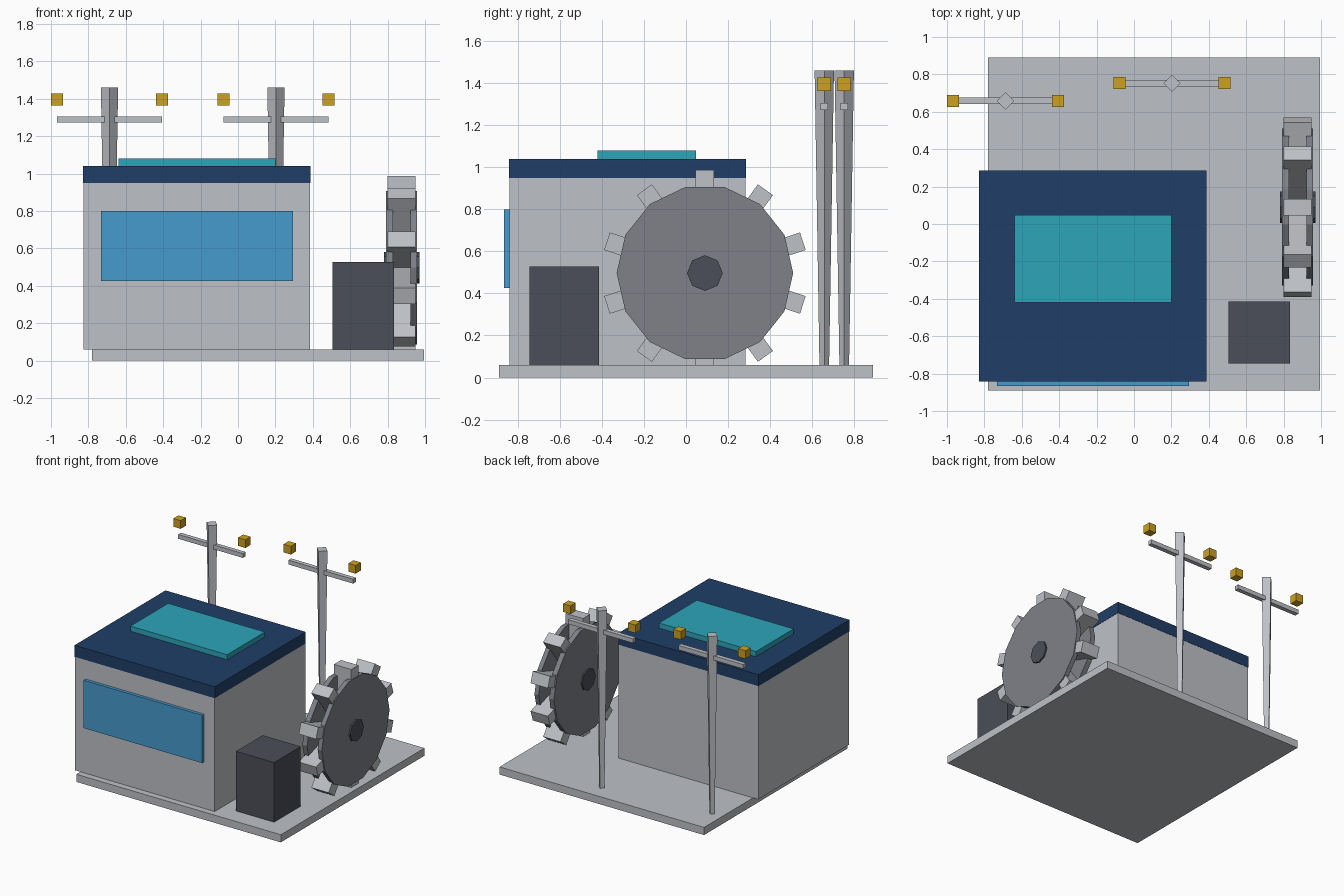
import bpy, bmesh, math
from mathutils import Matrix, Vector

if "Cube" in bpy.data.objects:
    bpy.data.objects.remove(bpy.data.objects["Cube"])


def material(name, r, g, b):
    lin = [((c / 255 + 0.055) / 1.055) ** 2.4 for c in (r, g, b)]
    m = bpy.data.materials.new(name)
    m.diffuse_color = (*lin, 1)
    m.use_nodes = True
    m.node_tree.nodes["Principled BSDF"].inputs["Base Color"].default_value = m.diffuse_color
    return m


LIGHT = material("light_grey", 190, 193, 198)
MID = material("mid_grey", 126, 129, 137)
DARK = material("charcoal", 75, 78, 88)
NAVY = material("navy", 32, 62, 103)
TEAL = material("teal", 45, 165, 185)
BLUE = material("window_blue", 70, 155, 206)
GOLD = material("gold", 206, 161, 33)


def finish(name, bm, mat):
    bmesh.ops.recalc_face_normals(bm, faces=bm.faces)
    me = bpy.data.meshes.new(name)
    bm.to_mesh(me)
    bm.free()
    me.materials.append(mat)
    ob = bpy.data.objects.new(name, me)
    bpy.context.collection.objects.link(ob)
    return ob


def add_box(bm, lo, hi, xf=Matrix()):
    lo, hi = Vector(lo), Vector(hi)
    m = xf @ Matrix.Translation((lo + hi) / 2) @ Matrix.Diagonal((*(hi - lo), 1))
    bmesh.ops.create_cube(bm, size=1, matrix=m)


def box(name, mat, lo, hi):
    bm = bmesh.new()
    add_box(bm, lo, hi)
    return finish(name, bm, mat)


def x_disc(name, mat, sides, radius, x0, x1, y, z):
    # n-sided prism with its axis along x and a vertex pointing to +y
    bm = bmesh.new()
    ring = [(y + radius * math.cos(2 * math.pi * i / sides),
             z + radius * math.sin(2 * math.pi * i / sides)) for i in range(sides)]
    f = bm.faces.new([bm.verts.new((x0, a, b)) for a, b in ring])
    ext = bmesh.ops.extrude_face_region(bm, geom=[f], use_keep_orig=True)
    bmesh.ops.translate(bm, vec=(x1 - x0, 0, 0),
                        verts=[v for v in ext["geom"] if isinstance(v, bmesh.types.BMVert)])
    return finish(name, bm, mat)


# Base and building
box("base_plate", LIGHT, (-0.78, -0.89, 0), (0.995, 0.89, 0.06))
box("building_walls", LIGHT, (-0.826, -0.84, 0.06), (0.386, 0.283, 0.95))
box("roof", NAVY, (-0.829, -0.842, 0.95), (0.388, 0.285, 1.04))
box("roof_panel", TEAL, (-0.64, -0.42, 1.04), (0.20, 0.048, 1.08))
box("front_window", BLUE, (-0.733, -0.865, 0.425), (0.295, -0.84, 0.80))
box("side_cabinet", DARK, (0.505, -0.745, 0.06), (0.835, -0.415, 0.528))

# Paddle wheel: two discs, a hub and ten radial paddles between them
WY, WZ = 0.09, 0.497
x_disc("wheel_disc_inner", MID, 14, 0.42, 0.79, 0.83, WY, WZ)
x_disc("wheel_disc_outer", MID, 14, 0.42, 0.922, 0.958, WY, WZ)
x_disc("wheel_hub", DARK, 8, 0.085, 0.78, 0.97, WY, WZ)
bm = bmesh.new()
for i in range(10):
    xf = Matrix.Translation((0, WY, WZ)) @ Matrix.Rotation(i * math.pi / 5, 4, "X")
    add_box(bm, (0.80, -0.044, 0.08), (0.95, 0.044, 0.49), xf)
finish("wheel_paddles", bm, LIGHT)

# Utility poles: inverted square taper, crossbar and floating end blocks
for tag, px, py in (("left", -0.687, 0.658), ("right", 0.203, 0.753)):
    bm = bmesh.new()
    bmesh.ops.create_cone(bm, cap_ends=True, segments=4, radius1=0.023, radius2=0.046,
                          depth=1.40, matrix=Matrix.Translation((px, py, 0.76)))
    # keep the diamond corners on the x and y axes
    a = bm.verts[:][0].co
    if abs(abs(a.x - px) - abs(a.y - py)) < 0.005:
        bmesh.ops.rotate(bm, verts=bm.verts, cent=(px, py, 0),
                         matrix=Matrix.Rotation(math.pi / 4, 3, "Z"))
    finish(tag + "_pole", bm, LIGHT)
    box(tag + "_crossbar", LIGHT, (px - 0.281, py - 0.017, 1.272), (px + 0.281, py + 0.017, 1.306))
    bm = bmesh.new()
    for s in (-1, 1):
        c = Vector((px + s * 0.281, py, 1.396))
        h = Vector((0.032, 0.032, 0.032))
        add_box(bm, c - h, c + h)
    finish(tag + "_insulators", bm, GOLD)
